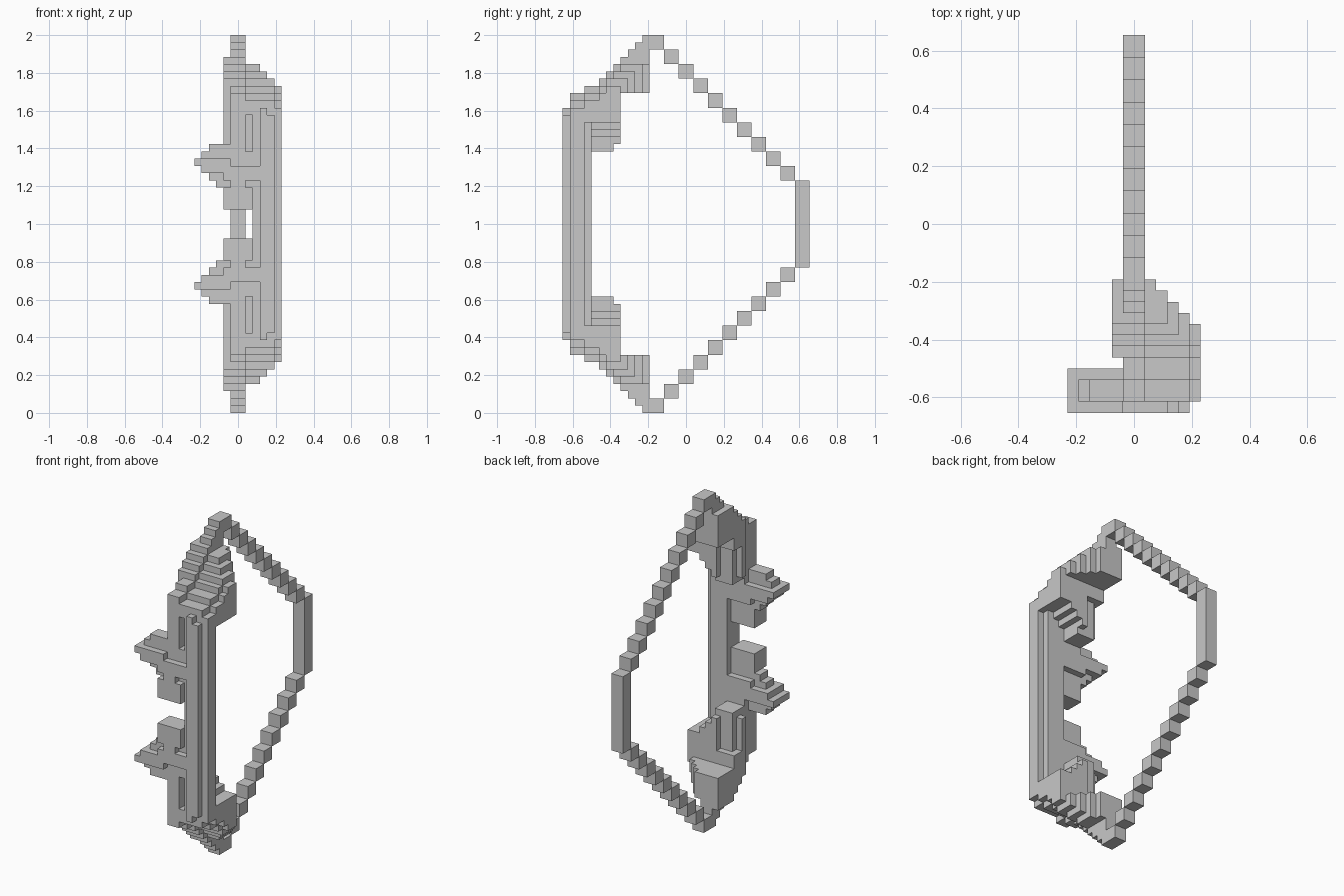
import bpy
import bmesh
from mathutils import Matrix

if "Cube" in bpy.data.objects:
    bpy.data.objects.remove(bpy.data.objects["Cube"], do_unlink=True)

UNIT = 1 / 26     # edge of one small cube
MID = 26          # height of the mirror plane, in cubes

grey = bpy.data.materials.new("plain_grey")
grey.use_nodes = True
grey.diffuse_color = (0.58, 0.58, 0.58, 1)
grey.node_tree.nodes["Principled BSDF"].inputs["Base Color"].default_value = grey.diffuse_color


def build(name, boxes):
    """Boxes of the upper half as x, y, z ranges in cubes; mirrored downwards."""
    bm = bmesh.new()
    for spans in boxes:
        size = [(b - a) * UNIT for a, b in spans]
        centre = [(a + b) / 2 * UNIT for a, b in spans]
        centre[2] -= MID * UNIT
        bmesh.ops.create_cube(
            bm, size=1, matrix=Matrix.Translation(centre) @ Matrix.Diagonal((*size, 1)))
    mesh = bpy.data.meshes.new(name)
    bm.to_mesh(mesh)
    bm.free()
    mesh.materials.append(grey)
    obj = bpy.data.objects.new(name, mesh)
    obj.location.z = MID * UNIT
    bpy.context.collection.objects.link(obj)
    mirror = obj.modifiers.new("upper_to_lower", 'MIRROR')
    mirror.use_axis = (False, False, True)
    mirror.use_mirror_merge = False


# Bowstring: stepped diagonal and an upright middle
string = [((-1, 1), (15, 17), (MID, 32))]
for k in range(9):
    string.append(((-1, 1), (2 * k - 3, 2 * k - 1), (48 - 2 * k, 50 - 2 * k)))
build("bowstring", string)

# Limb: front edge of each course of cubes, from its lower height
COURSES = [(42, -16), (43, -16), (44, -14), (45, -12), (46, -11),
           (47, -10), (48, -9), (49, -8), (50, -7), (51, -6)]


def limb_layer(x, top, back, front=-17, drop=0):
    """One slice of the limb; drop lowers its sloping front."""
    rows = []
    for z, edge in COURSES:
        z -= drop
        if z < top:
            rear = -9 if z < 44 else (-3 if z >= 50 else back)
            rows.append(((x, x + 1), (max(edge, front), rear), (z, z + 1)))
    return rows


limb = limb_layer(-2, 49, -5, -12)
for x in (-1, 0):
    limb += limb_layer(x, 52, -5)
for x, top, back, drop in [(1, 48, -5, 1), (2, 48, -6, 1), (3, 47, -7, 1),
                           (4, 46, -8, 1), (5, 45, -9, 2)]:
    limb += limb_layer(x, top, back, drop=drop)
build("limb", limb)

# Hanging root behind the grip, shortening step by step to one side
root = [((-1, 2), (-13, -10), (36, 42)), ((-2, -1), (-12, -11), (37, 44))]
for x in range(1, 5):
    root.append(((x, x + 1), (-13, -9), (36 + x, 42)))
build("limb_root", root)

# Grip column with chamfered corners, and the panel beside it
build("grip_column", [
    ((3, 4), (-17, -13), (MID, 42)),
    ((4, 5), (-17, -13), (MID, 41)),
    ((2, 3), (-16, -13), (MID, 42)),
    ((5, 6), (-16, -14), (MID, 41)),
])
build("side_panel", [
    ((-1, 1), (-16, -13), (34, 42)),
    ((1, 2), (-16, -13), (34, 36)),
])

# Crest: cross arm, hook and a spike that tapers to a wide middle rib
RIB, THIN = (-17, -13), (-16, -14)
build("crest_arm", [((-2, 3), RIB, (32, 34))])
build("crest_hook", [
    ((-1, 1), (-17, -14), (31, 32)),
    ((1, 2), THIN, (31, 32)),
    ((-2, 2), (-17, -14), (28, 31)),
])
spike = [((-6, -1), RIB, (34, 35)), ((-5, -2), RIB, (33, 34))]
for x, low, high in [(-5, 33, 36), (-4, 32, 37), (-3, 31, 37), (-2, 31, 37)]:
    spike.append(((x, x + 1), THIN, (low, high)))
build("crest_spike", spike)
